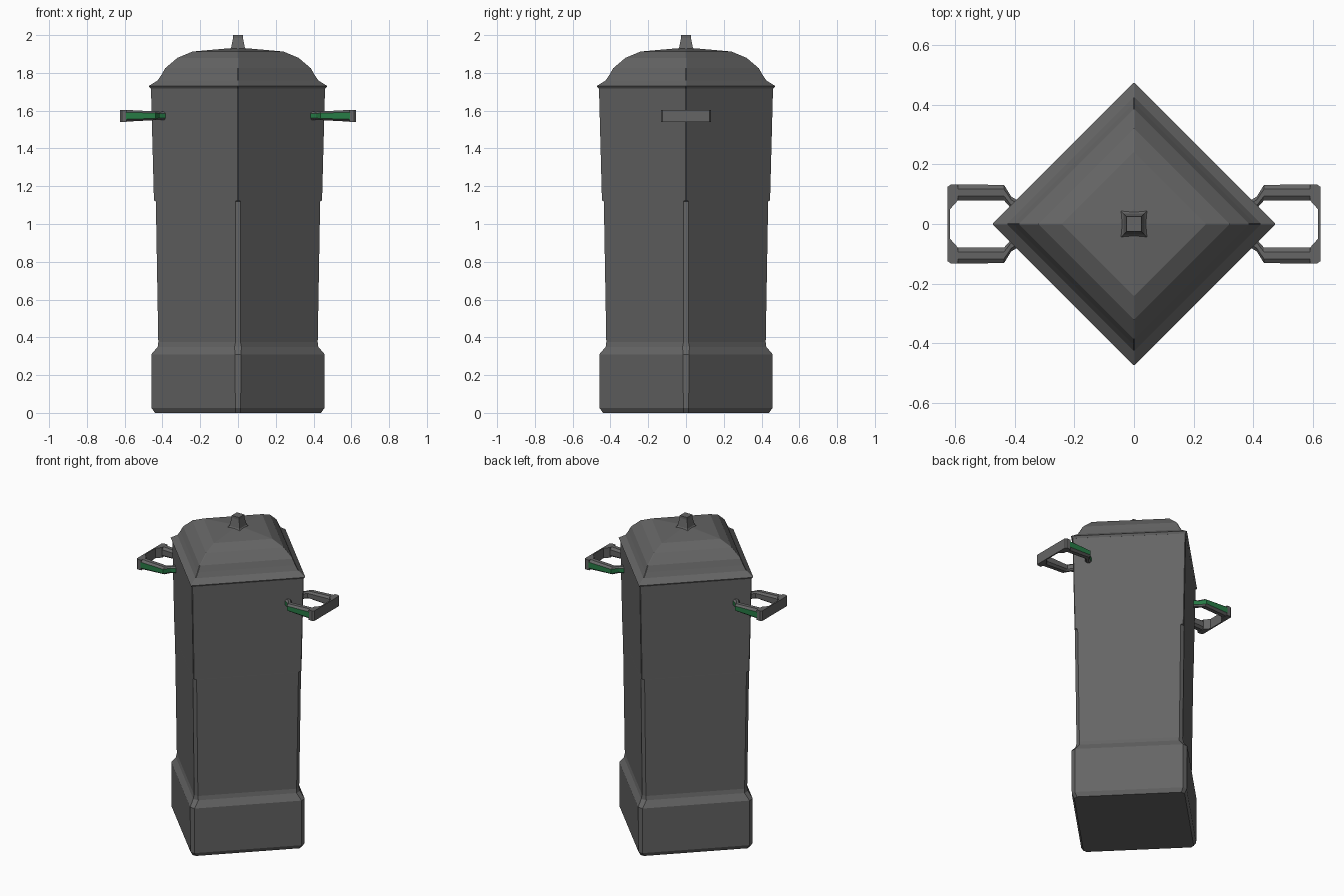
import bpy, bmesh
from math import pi
from mathutils import Matrix

if "Cube" in bpy.data.objects:
    bpy.data.objects.remove(bpy.data.objects["Cube"])

green = bpy.data.materials.new("green_accent")
green.diffuse_color = (0.02, 0.2, 0.06, 1)
green.use_nodes = True
green.node_tree.nodes["Principled BSDF"].inputs["Base Color"].default_value = green.diffuse_color
grey = bpy.data.materials.new("dark_grey")
grey.diffuse_color = (0.13, 0.13, 0.13, 1)
grey.use_nodes = True
grey.node_tree.nodes["Principled BSDF"].inputs["Base Color"].default_value = grey.diffuse_color


def loft(name, rings, mats=(grey,), green_face=None):
    """Skin a list of equal-length point rings and cap both ends."""
    bm = bmesh.new()
    rows = [[bm.verts.new(p) for p in ring] for ring in rings]
    n = len(rows[0])
    for a, b in zip(rows, rows[1:]):
        for i in range(n):
            j = (i + 1) % n
            f = bm.faces.new((a[i], a[j], b[j], b[i]))
            if i == green_face:
                f.material_index = 1
    bm.faces.new(rows[0][::-1])
    bm.faces.new(rows[-1])
    bmesh.ops.recalc_face_normals(bm, faces=bm.faces)
    return finish(name, bm, mats)


def finish(name, bm, mats):
    me = bpy.data.meshes.new(name)
    bm.to_mesh(me)
    bm.free()
    for m in mats:
        me.materials.append(m)
    ob = bpy.data.objects.new(name, me)
    bpy.context.collection.objects.link(ob)
    return ob


def diamond(r, c, z):
    """Square turned 45 degrees, its corners at radius r cut off by half-width c."""
    return [(r, -c, z), (r, c, z), (c, r, z), (-c, r, z),
            (-r, c, z), (-r, -c, z), (-c, -r, z), (c, -r, z)]


def square(h, z):
    return [(h, -h, z), (h, h, z), (-h, h, z), (-h, -h, z)]


# plinth, lower body and upper body in one column
loft("body", [diamond(*p) for p in [
    (0.440, 0.012, 0.00), (0.457, 0.014, 0.025), (0.459, 0.016, 0.31),
    (0.425, 0.018, 0.35), (0.422, 0.013, 0.375), (0.435, 0.013, 1.12),
    (0.445, 0.003, 1.125), (0.461, 0.003, 1.73)]])

# domed lid with sharp corners
loft("lid", [diamond(r, 0.002, z) for r, z in [
    (0.462, 1.718), (0.473, 1.73), (0.425, 1.76), (0.405, 1.79),
    (0.385, 1.825), (0.32, 1.88), (0.24, 1.913), (0.05, 1.93)]])

# knob on top
loft("knob", [square(h, z) for h, z in [
    (0.048, 1.922), (0.036, 1.935), (0.026, 1.985), (0.026, 2.0)]])


def bar_ring(x, y, w, h, z=1.573):
    """Chamfered cross-section of a handle bar; face 0 is the outer side."""
    a, b = w * 0.45, h * 0.6
    return [(x, y + w, z - b), (x, y + w, z + b), (x, y + a, z + h), (x, y - a, z + h),
            (x, y - w, z + b), (x, y - w, z - b), (x, y - a, z - h), (x, y + a, z - h)]


# handles: two side bars and an end grip, mirrored left and right
GRIP = [(0.625, -0.125), (0.625, 0.125), (0.615, 0.132), (0.59, 0.132), (0.59, 0.08),
        (0.617, 0.05), (0.617, -0.05), (0.59, -0.08), (0.59, -0.132), (0.615, -0.132)]
for side, sx in (("right", 1), ("left", -1)):
    for end, sy in (("front", -1), ("back", 1)):
        flip = lambda ring: [(sx * x, sy * y, z) for x, y, z in ring]
        loft(f"{side}_handle_bar_{end}", [flip(bar_ring(*p)) for p in [
            (0.385, 0.058, 0.018, 0.022), (0.412, 0.072, 0.02, 0.021),
            (0.436, 0.105, 0.026, 0.023), (0.592, 0.106, 0.027, 0.031)]],
            (grey, green), 0)
    loft(f"{side}_handle_grip", [[(sx * x, y, z) for x, y in GRIP] for z in (1.54, 1.604)])
